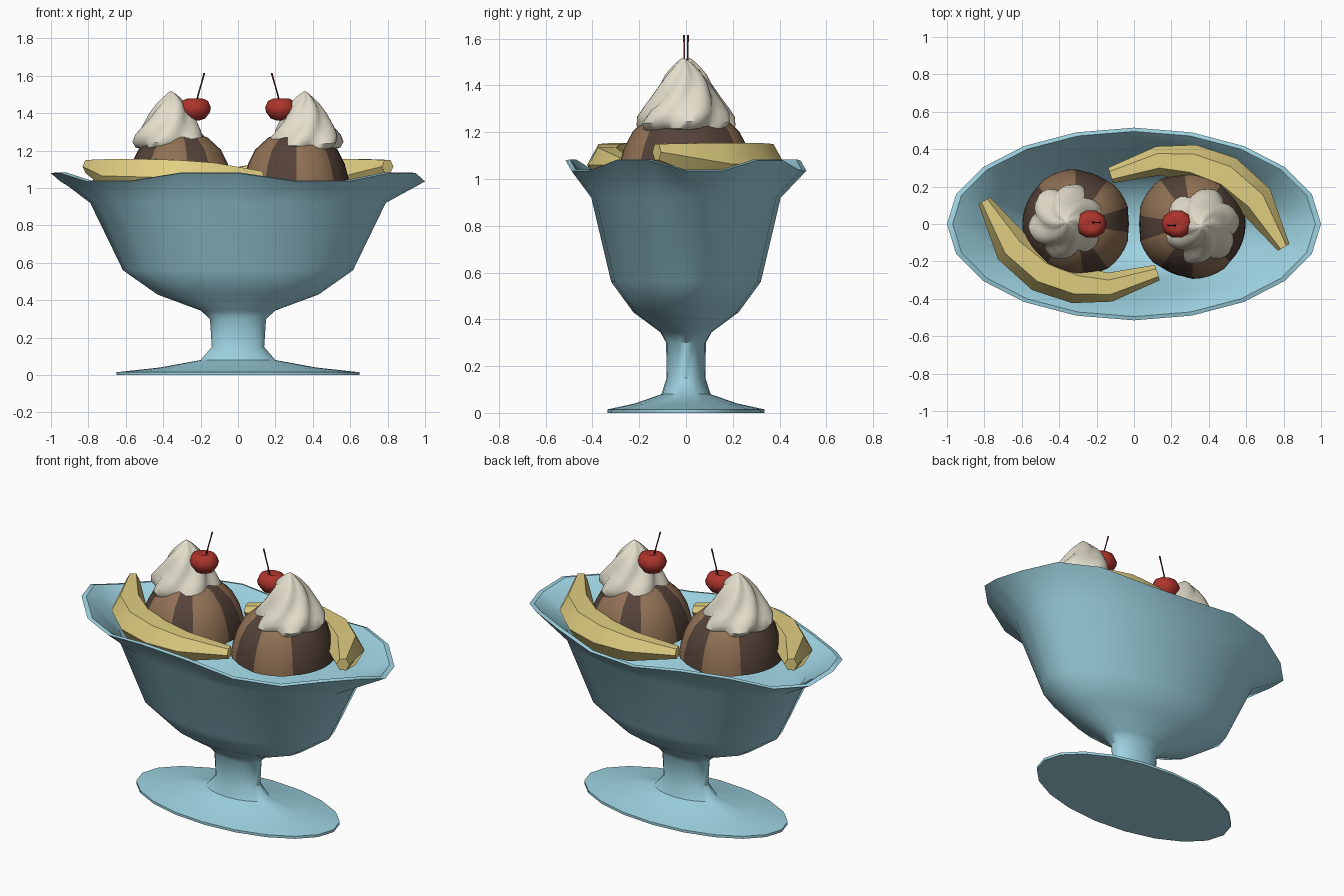
import bpy, bmesh, math
from mathutils import Vector

if "Cube" in bpy.data.objects:
    bpy.data.objects.remove(bpy.data.objects["Cube"])

def mat(name, c):
    m = bpy.data.materials.new(name)
    m.diffuse_color = (*c, 1)
    m.use_nodes = True
    m.node_tree.nodes["Principled BSDF"].inputs["Base Color"].default_value = m.diffuse_color
    return m

BLUE = mat("blue glass", (0.34, 0.65, 0.75))
YELLOW = mat("banana yellow", (0.75, 0.62, 0.22))
DARK = mat("dark chocolate", (0.09, 0.055, 0.04))
BROWN = mat("milk chocolate", (0.28, 0.165, 0.09))
CREAM = mat("whipped cream", (0.77, 0.73, 0.60))
RED = mat("cherry red", (0.42, 0.035, 0.025))
STEM = mat("stem red", (0.12, 0.02, 0.02))

def loft(name, rings, mats, angle=35, rule=None):
    """Skin a list of equal-length rings, cap both ends."""
    bm = bmesh.new()
    vs = [[bm.verts.new(p) for p in r] for r in rings]
    n = len(rings[0])
    for a, b in zip(vs, vs[1:]):
        for i in range(n):
            j = (i + 1) % n
            f = bm.faces.new((a[i], a[j], b[j], b[i]))
            if rule:
                f.material_index = rule(i)
    bm.faces.new(vs[0])
    bm.faces.new(vs[-1])
    bmesh.ops.recalc_face_normals(bm, faces=bm.faces)
    me = bpy.data.meshes.new(name)
    bm.to_mesh(me)
    bm.free()
    for m in mats:
        me.materials.append(m)
    ob = bpy.data.objects.new(name, me)
    bpy.context.collection.objects.link(ob)
    bpy.ops.object.select_all(action='DESELECT')
    ob.select_set(True)
    bpy.context.view_layer.objects.active = ob
    bpy.ops.object.shade_smooth_by_angle(angle=math.radians(angle))
    return ob

def turned_copy(ob, name):
    """The dessert repeats with a half turn about z."""
    c = ob.copy()
    c.name = name
    c.rotation_euler.z = math.pi
    bpy.context.collection.objects.link(c)

# footed oval dish: outside from foot to wavy rim, then the inside wall (rx, ry, z, wave)
profile = [(.65, .335, 0, 0), (.65, .335, .015, 0), (.42, .22, .04, 0), (.20, .105, .08, 0),
           (.14, .083, .15, 0), (.15, .085, .30, 0), (.20, .11, .345, 0), (.43, .225, .43, 0),
           (.615, .32, .56, 0), (.79, .405, .92, 0), (1, .515, 1.057, .022),
           (.97, .495, 1.062, .022), (.765, .385, .925, 0), (.59, .30, .58, 0),
           (.41, .21, .46, 0), (.15, .08, .40, 0)]
rings = []
for rx, ry, z, w in profile:
    ring = []
    for i in range(20):
        t = math.tau * i / 20
        ring.append((rx * math.cos(t), ry * math.sin(t),
                     z - w * (math.cos(5 * t) + math.sin(5 * t))))
    rings.append(ring)
loft("dish", rings, [BLUE], 40)

# banana halves: centre x, y, z, half width, half height
path = [(-.80, .125, 1.115, .036, .035), (-.65, -.125, 1.065, .10, .09),
        (-.49, -.26, 1.06, .108, .095), (-.31, -.325, 1.06, .10, .09),
        (-.13, -.338, 1.06, .078, .075), (.125, -.26, 1.06, .043, .03)]
rings = []
for k, (x, y, z, w, h) in enumerate(path):
    a, b = path[max(k - 1, 0)], path[min(k + 1, len(path) - 1)]
    side = Vector((b[1] - a[1], a[0] - b[0], 0)).normalized()
    rings.append([Vector((x, y, z)) + side * w * math.cos(t) + Vector((0, 0, h * math.sin(t) / .87))
                  for t in [math.tau * i / 6 for i in range(6)]])
turned_copy(loft("front_banana", rings, [YELLOW], 32), "back_banana")

# ice cream scoop with alternating chocolate streaks
LIGHT = (76, 146, 216, 292)
def streak(i):
    deg = (i + .5) * 360 / 40
    return int(any(abs(deg - l) < 21 for l in LIGHT))
rings = []
for r, z in [(.24, .985), (.285, 1.0), (.28, 1.05), (.258, 1.13), (.22, 1.205), (.15, 1.27), (.06, 1.30)]:
    ring = []
    for i in range(40):
        t = math.tau * i / 40
        q = r * (1.03 if streak(i) else 1.0)
        ring.append((.312 + q * math.cos(t), q * math.sin(t), z))
    rings.append(ring)
turned_copy(loft("right_scoop", rings, [DARK, BROWN], 45, streak), "left_scoop")

# piped cream swirl: twisted lobes narrowing to a tip
rings = []
cream = [(.13, 1.19), (.185, 1.205), (.203, 1.235), (.195, 1.275), (.165, 1.32), (.138, 1.36),
         (.112, 1.405), (.08, 1.45), (.045, 1.485), (.022, 1.505), (.004, 1.517)]
for r, z in cream:
    twist = (z - 1.19) * 4.5
    ring = []
    for i in range(48):
        t = math.tau * i / 48
        q = r * (.92 + .2 * (abs(math.cos(3 * (t - twist))) - .5))
        ring.append((.36 + q * math.cos(t), -.012 + q * math.sin(t),
                     z + .012 * math.cos(t - twist * 2) * min(1, r / .1)))
    rings.append(ring)
turned_copy(loft("right_cream", rings, [CREAM], 50), "left_cream")

# cherry: squat ball with a dimple, and its thin curved stem
rings = []
for r, z in [(.025, 1.362), (.055, 1.372), (.08, 1.405), (.085, 1.43), (.07, 1.465), (.042, 1.478), (.012, 1.468)]:
    rings.append([(.23 + r * math.cos(math.tau * i / 10), r * .9 * math.sin(math.tau * i / 10), z)
                  for i in range(10)])
turned_copy(loft("right_cherry", rings, [RED], 60), "left_cherry")

rings = []
for x, z, r in [(.222, 1.46, .005), (.207, 1.52, .004), (.192, 1.57, .004), (.18, 1.615, .005)]:
    rings.append([(x + r * math.cos(math.tau * i / 6), -.008 + r * math.sin(math.tau * i / 6), z)
                  for i in range(6)])
turned_copy(loft("right_cherry_stem", rings, [STEM], 60), "left_cherry_stem")
